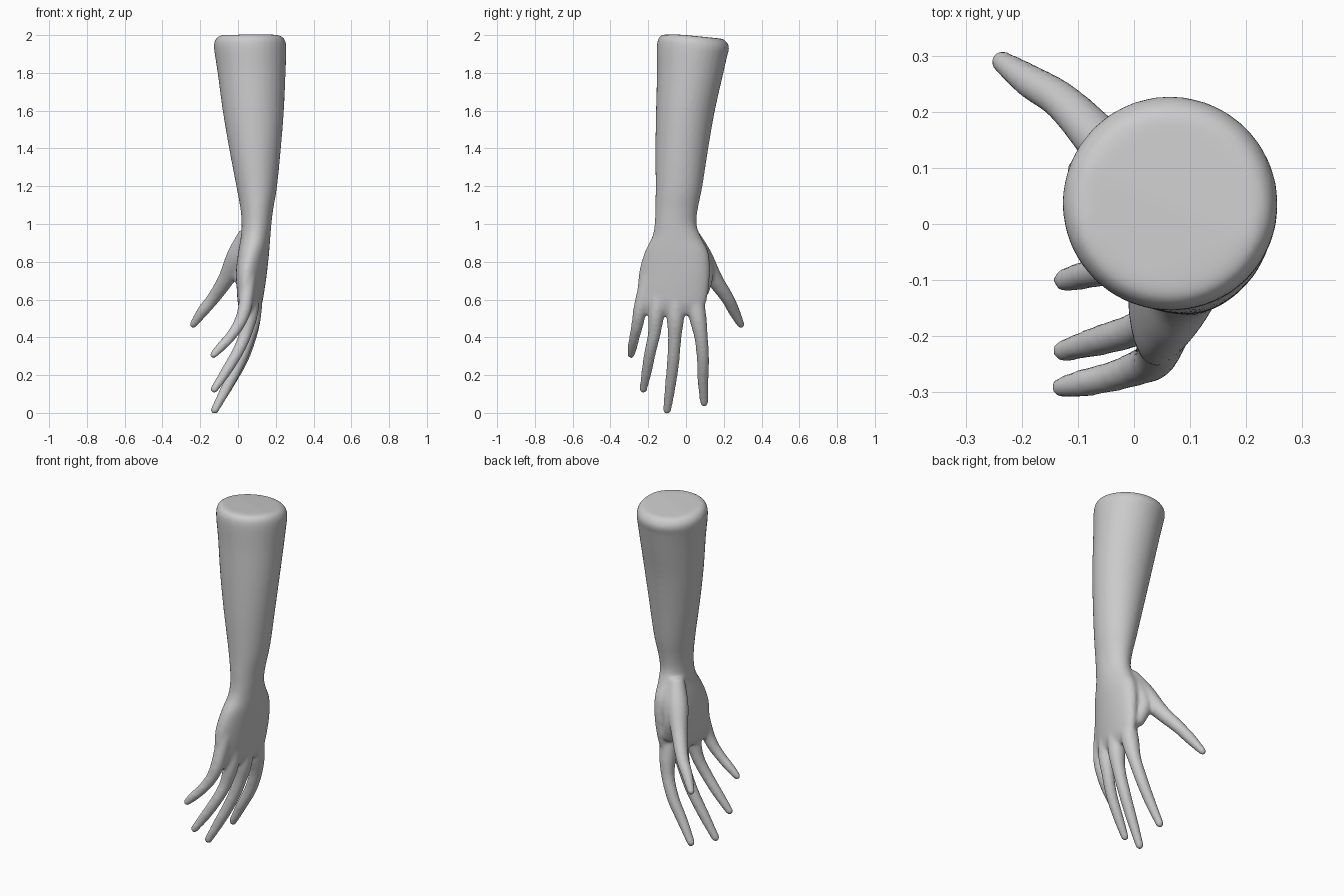
import bpy, bmesh, math
from mathutils import Vector, Matrix

cube = bpy.data.objects.get("Cube")
if cube:
    bpy.data.objects.remove(cube)

SIDES = 32


def spline(rows, steps=6):
    """Smooth Catmull-Rom interpolation of rows of numbers."""
    pts = [rows[0], *rows, rows[-1]]
    out = []
    for a, b, c, d in zip(pts, pts[1:], pts[2:], pts[3:]):
        for k in range(steps):
            t = k / steps
            out.append([q + 0.5 * t * (r - p + t * (2 * p - 5 * q + 4 * r - s + t * (3 * (q - r) + s - p)))
                        for p, q, r, s in zip(a, b, c, d)])
    return out + [list(rows[-1])]


def skin_rings(bm, rings):
    """Bridge rings of points into a closed tube."""
    loops = [[bm.verts.new(p) for p in ring] for ring in rings]
    for a, b in zip(loops, loops[1:]):
        for i in range(SIDES):
            j = (i + 1) % SIDES
            bm.faces.new((a[i], a[j], b[j], b[i]))
    bm.faces.new(loops[0][::-1])
    bm.faces.new(loops[-1])


def ring(center, rx, ry, turn):
    angles = [2 * math.pi * i / SIDES for i in range(SIDES)]
    return [Vector(center) + turn @ Vector((rx * math.cos(a), ry * math.sin(a), 0)) for a in angles]


def add_arm(bm, rows):
    """Level oval sections: x, y, z, x radius, y radius, twist."""
    rings = [ring(r[:3], r[3], r[4], Matrix.Rotation(r[5], 3, "Z")) for r in spline(rows)]
    for section in rings:
        for p in section:
            if p.z > 1.9:      # sloping cut at the top
                p.z -= 0.1 * max(0, p.y + 0.03) * min(1, (p.z - 1.9) / 0.05)
    skin_rings(bm, rings)


def add_finger(bm, rows):
    """Round tube through x, y, z, radius, with a domed tip."""
    path = spline(rows)
    rings = []
    for i, row in enumerate(path):
        before, after = path[max(i - 1, 0)], path[min(i + 1, len(path) - 1)]
        up = Vector(before[:3]) - Vector(after[:3])
        turn = Vector((0, 0, 1)).rotation_difference(up).to_matrix()
        rings.append(ring(row[:3], row[3], row[3], turn))
    tip, radius = Vector(path[-1][:3]), path[-1][3]
    for k in range(1, 6):
        a = k * math.pi / 11
        r = radius * math.cos(a)
        rings.append(ring(tip - up.normalized() * radius * math.sin(a), r, r, turn))
    skin_rings(bm, rings)


bm = bmesh.new()

# Forearm, wrist and palm
add_arm(bm, [
    (.064, .036, 2.003, .155, .155, 0),
    (.064, .036, 1.99, .178, .178, 0),
    (.064, .037, 1.945, .192, .191, 0),
    (.072, .022, 1.8, .18, .176, 0),
    (.081, -.003, 1.6, .162, .156, 0),
    (.09, -.022, 1.4, .137, .14, 0),
    (.099, -.037, 1.2, .108, .124, 0),
    (.1, -.05, 1.08, .087, .113, 0),
    (.098, -.055, 1.0, .079, .111, 0),
    (.093, -.05, .93, .078, .13, -.05),
    (.083, -.05, .85, .08, .17, -.12),
    (.072, -.06, .75, .077, .19, -.17),
    (.067, -.068, .65, .067, .19, -.17),
    (.063, -.075, .57, .055, .18, -.17),
    (.062, -.07, .52, .03, .15, -.17),
])

# Thumb
add_finger(bm, [
    (.05, .02, .95, .045), (-.002, .08, .83, .058), (-.062, .15, .71, .044),
    (-.128, .218, .61, .035), (-.185, .254, .54, .031), (-.236, .29, .468, .021),
])
# Ball of the thumb and web towards the index finger
add_finger(bm, [
    (.075, 0, .95, .05), (.04, .065, .84, .058), (.02, .1, .74, .046), (.045, .085, .65, .04),
])
# Index finger
add_finger(bm, [
    (.08, .03, .7, .045), (.076, .06, .52, .047), (.062, .08, .4, .036),
    (.02, .09, .28, .033), (-.04, .09, .165, .029), (-.1, .096, .054, .022),
])
# Middle finger
add_finger(bm, [
    (.085, -.05, .7, .045), (.077, -.055, .52, .047), (.055, -.06, .4, .036),
    (.007, -.068, .27, .033), (-.06, -.084, .135, .029), (-.124, -.1, .014, .022),
])
# Ring finger
add_finger(bm, [
    (.07, -.13, .7, .042), (.065, -.155, .54, .043), (.04, -.168, .42, .034),
    (-.003, -.19, .32, .031), (-.063, -.208, .22, .028), (-.126, -.226, .125, .021),
])
# Little finger
add_finger(bm, [
    (.055, -.2, .72, .042), (.037, -.24, .56, .037), (.005, -.257, .47, .032),
    (-.043, -.273, .4, .028), (-.09, -.283, .35, .026), (-.13, -.291, .307, .02),
])

bmesh.ops.recalc_face_normals(bm, faces=bm.faces)
mesh = bpy.data.meshes.new("forearm_and_hand")
bm.to_mesh(mesh)
bm.free()
arm = bpy.data.objects.new("forearm_and_hand", mesh)
bpy.context.collection.objects.link(arm)

# Grey plaster
grey = bpy.data.materials.new("plaster_grey")
grey.use_nodes = True
colour = (.6, .6, .6, 1)
grey.diffuse_color = colour
grey.node_tree.nodes["Principled BSDF"].inputs["Base Color"].default_value = colour
mesh.materials.append(grey)

# Fuse the parts into one skin and soften the joins
remesh = arm.modifiers.new("fuse", "REMESH")
remesh.mode = "VOXEL"
remesh.voxel_size = 0.009
remesh.use_smooth_shade = True
soften = arm.modifiers.new("soften", "SMOOTH")
soften.factor = 0.5
soften.iterations = 12
